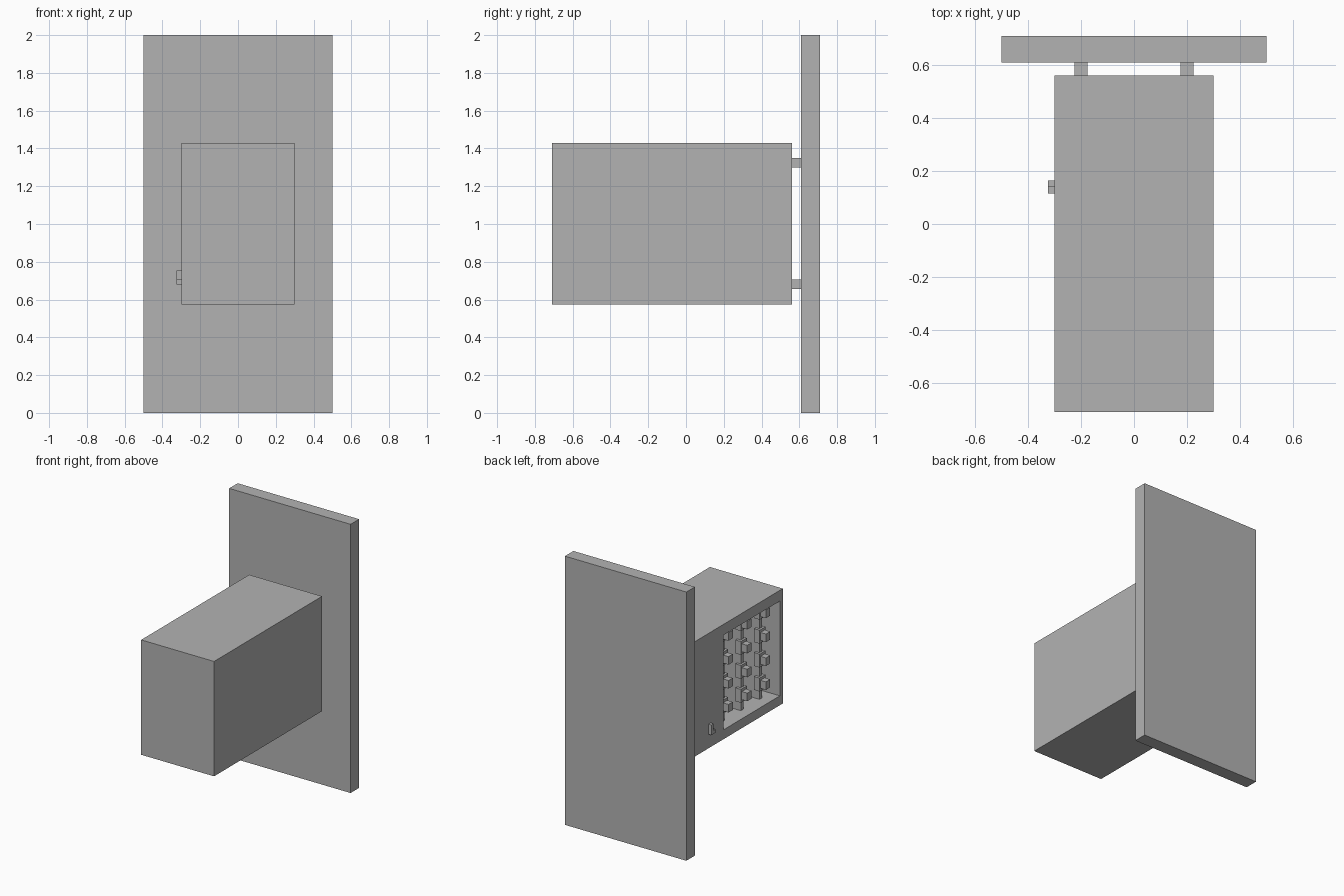
import bpy

if "Cube" in bpy.data.objects:
    bpy.data.objects.remove(bpy.data.objects["Cube"], do_unlink=True)

grey = bpy.data.materials.new("plain_grey")
grey.use_nodes = True
COLOUR = (0.45, 0.45, 0.45, 1)
grey.diffuse_color = COLOUR
grey.node_tree.nodes["Principled BSDF"].inputs["Base Color"].default_value = COLOUR


def box(name, x, y, z):
    """Box from (min, max) spans on each axis."""
    spans = (x, y, z)
    bpy.ops.mesh.primitive_cube_add(size=1, location=[(a + b) / 2 for a, b in spans])
    ob = bpy.context.object
    ob.name = name
    ob.scale = [b - a for a, b in spans]
    bpy.ops.object.transform_apply(location=False, rotation=False, scale=True)
    ob.data.materials.append(grey)
    return ob


def around(centre, size):
    return (centre - size / 2, centre + size / 2)


# Wall slab and the cabinet hung on it
box("wall_panel", (-0.5, 0.5), (0.61, 0.71), (0, 2))
cabinet = box("cabinet", (-0.3, 0.3), (-0.71, 0.56), (0.575, 1.43))

# Open compartment in the cabinet's right side
OPEN_Y, FLOOR, CEILING, BACK = (-0.675, -0.015), 0.645, 1.35, 0.26
cutter = box("compartment_cutter", (-0.4, BACK), OPEN_Y, (FLOOR, CEILING))
cutter.hide_render = True
cutter.hide_viewport = True
cut = cabinet.modifiers.new("compartment", "BOOLEAN")
cut.operation = "DIFFERENCE"
cut.solver = "EXACT"
cut.object = cutter

# Four mounting brackets
for x in (-0.2, 0.2):
    for z in (0.68, 1.325):
        box("mounting_bracket", around(x, 0.05), (0.56, 0.61), around(z, 0.05))

# Upright dividers, each with a row of stepped blocks on its edge
for column in range(3):
    y = OPEN_Y[0] + 0.11 + 0.22 * column
    box("divider", (-0.22, BACK), around(y, 0.03), (FLOOR, CEILING))
    for level in range(4):
        z = 0.765 + 0.178 * level
        box("block_base", (-0.235, -0.19), around(y, 0.07), around(z, 0.1))
        box("block", (-0.28, -0.235), around(y, 0.05), around(z, 0.06))

# L-shaped latch
box("latch_upright", (-0.325, -0.3), (0.14, 0.165), (0.68, 0.755))
box("latch_foot", (-0.325, -0.3), (0.115, 0.14), (0.68, 0.705))
